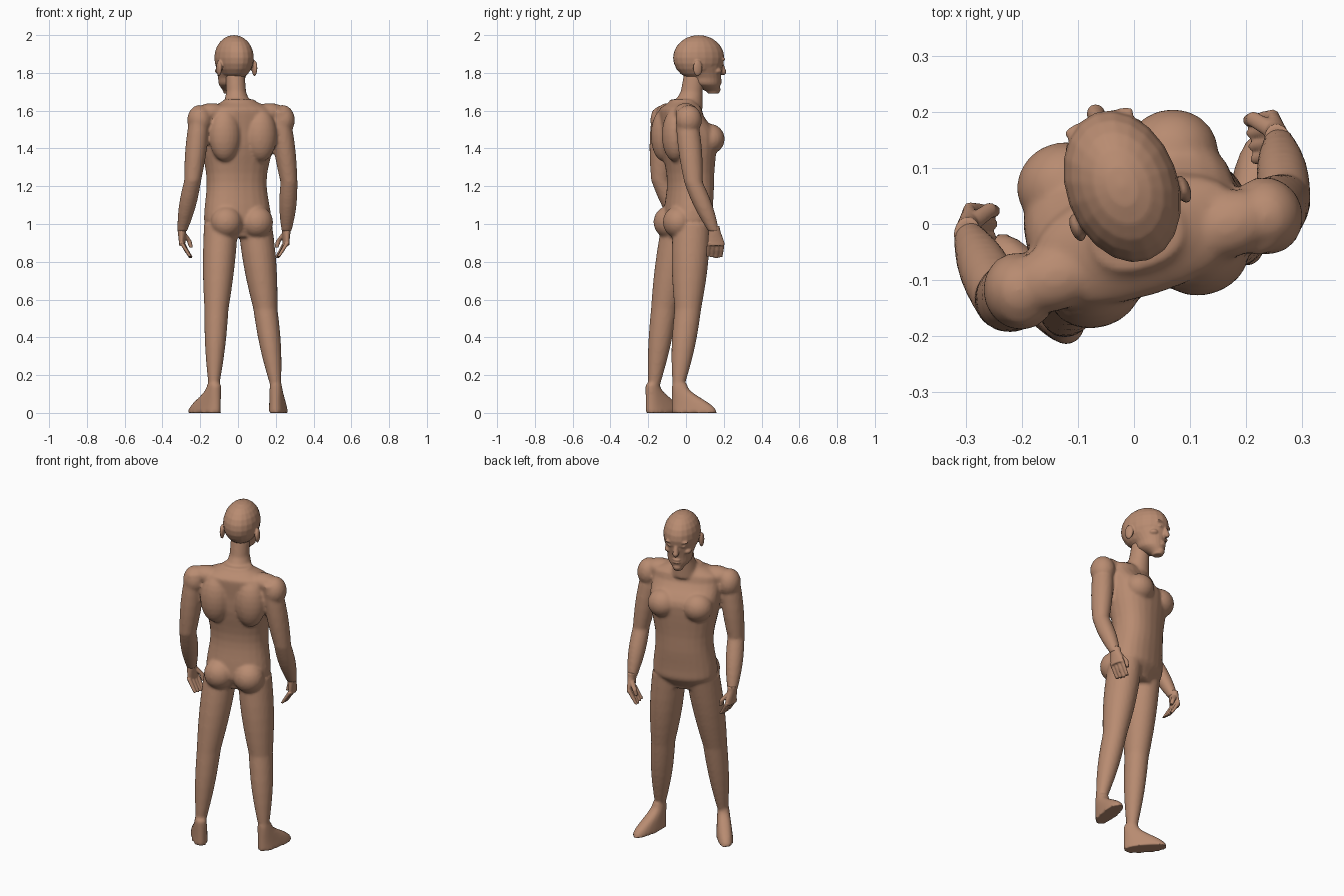
import bpy, bmesh, math
from mathutils import Matrix, Vector

cube = bpy.data.objects.get("Cube")
if cube:
    bpy.data.objects.remove(cube)

skin = bpy.data.materials.new("skin")
skin.use_nodes = True
skin_colour = (0.48, 0.26, 0.165, 1)
skin.diffuse_color = skin_colour
skin.node_tree.nodes["Principled BSDF"].inputs["Base Color"].default_value = skin_colour


def frame(x, y, degrees):
    """Placement on the ground, turned about the vertical."""
    return Matrix.Translation((x, y, 0)) @ Matrix.Rotation(math.radians(degrees), 4, 'Z')


def smooth_step(t):
    return (1 - math.cos(math.pi * t)) / 2


def rounded(value, power):
    return math.copysign(abs(value) ** (2 / power), value)


def loft(bm, rings, place, power=2, sides=24):
    """Closed skin through level rings (x, y, z, half width, half depth)."""
    loops = []
    for x, y, z, width, depth in rings:
        loop = []
        for i in range(sides):
            angle = math.tau * i / sides
            across = width * rounded(math.cos(angle), power)
            along = depth * rounded(math.sin(angle), power)
            loop.append(bm.verts.new(place @ Vector((x + across, y + along, z))))
        loops.append(loop)
    for low, high in zip(loops, loops[1:]):
        for i in range(sides):
            bm.faces.new((low[i - 1], low[i], high[i], high[i - 1]))
    bm.faces.new(loops[0])
    bm.faces.new(loops[-1])


def blended(sections, steps=5):
    """Ease between a few key sections (height, forward, half width, half depth)."""
    rings = []
    for lower, upper in zip(sections, sections[1:]):
        for i in range(steps):
            t = i / steps
            ease = smooth_step(t)
            z = lower[0] + (upper[0] - lower[0]) * t
            rest = [a + (b - a) * ease for a, b in zip(lower[1:], upper[1:])]
            rings.append((0, rest[0], z, rest[1], rest[2]))
    z, forward, width, depth = sections[-1]
    rings.append((0, forward, z, width, depth))
    return rings


def limb(bm, joints, radii, place=Matrix(), bulge=0.0, steps=6):
    """Tapering limb through its joints, each segment swelling with muscle."""
    joints = [Vector(joint) for joint in joints]
    rings = []
    for k in range(len(joints) - 1):
        for i in range(steps + 1):
            if i == 0 and k > 0:
                continue
            t = i / steps
            radius = radii[k] + (radii[k + 1] - radii[k]) * t
            radius += bulge * math.sin(math.pi * t)
            centre = joints[k].lerp(joints[k + 1], t)
            rings.append((*centre, radius, radius * 1.1))
    loft(bm, rings, place)


def blob(bm, centre, radii, place):
    """Ellipsoid used for muscles and facial forms."""
    matrix = place @ Matrix.Translation(centre) @ Matrix.Diagonal((*radii, 1))
    bmesh.ops.create_uvsphere(bm, u_segments=20, v_segments=12, radius=1, matrix=matrix)


def pair(bm, centre, radii, place):
    """The same ellipsoid on both sides of the body."""
    x, y, z = centre
    for side in (-1, 1):
        blob(bm, (side * x, y, z), radii, place)


def finish(bm, name, voxel, rounds):
    """Fuse the overlapping forms into one smooth skin."""
    bmesh.ops.recalc_face_normals(bm, faces=bm.faces)
    mesh = bpy.data.meshes.new(name)
    bm.to_mesh(mesh)
    bm.free()
    mesh.materials.append(skin)
    part = bpy.data.objects.new(name, mesh)
    bpy.context.collection.objects.link(part)
    fuse = part.modifiers.new("fuse", 'REMESH')
    fuse.mode = 'VOXEL'
    fuse.voxel_size = voxel
    fuse.use_smooth_shade = True
    soften = part.modifiers.new("soften", 'SMOOTH')
    soften.factor = 0.5
    soften.iterations = rounds


# Torso, turned a little to one side
trunk = frame(0, 0, 17)
body = bmesh.new()
crotch = (0.93, 0, 0.1, 0.08)
hips = (1.02, 0.01, 0.18, 0.12)
waist = (1.22, 0.025, 0.16, 0.117)
chest = (1.46, 0.015, 0.195, 0.14)
shoulders = (1.6, -0.03, 0.19, 0.1)
collar = (1.66, -0.02, 0.08, 0.06)
loft(body, blended([crotch, hips, waist, chest, shoulders, collar]), trunk, power=2.3)

# Chest muscles, shoulder blades, collar slopes, shoulders and buttocks
pair(body, (0.1, 0.1, 1.45), (0.085, 0.08, 0.08), trunk)
pair(body, (0.1, -0.09, 1.47), (0.085, 0.07, 0.14), trunk)
pair(body, (0.16, -0.05, 1.59), (0.09, 0.06, 0.05), trunk)
pair(body, (0.23, -0.055, 1.55), (0.065, 0.07, 0.08), trunk)
pair(body, (0.085, -0.07, 1.01), (0.085, 0.08, 0.085), trunk)

# Neck
limb(body, [(0, 0, 1.6), (-0.01, 0.03, 1.7), (-0.015, 0.045, 1.8)], [0.08, 0.053, 0.05])

# Arms
arm_radii = [0.05, 0.045, 0.026]
limb(body, [(0.22, 0, 1.6), (0.27, 0.04, 1.22), (0.257, 0.147, 0.96)], arm_radii, bulge=0.01)
limb(body, [(-0.2, -0.125, 1.6), (-0.24, -0.135, 1.23), (-0.296, -0.02, 0.96)], arm_radii, bulge=0.01)

# Legs
leg_radii = [0.09, 0.064, 0.028]
limb(body, [(0.09, 0.03, 1), (0.145, 0.01, 0.55), (0.2, -0.04, 0.14)], leg_radii, bulge=0.01)
limb(body, [(-0.09, -0.03, 1), (-0.114, -0.115, 0.55), (-0.128, -0.17, 0.14)], leg_radii, bulge=0.007)


def foot(place, half_length=0.12, height=0.15, steps=8):
    """Sections shorten toward the ankle while the heel stays in line."""
    rings = []
    for i in range(steps + 1):
        t = i / steps
        depth = half_length * (1 - smooth_step(t) * 2 / 3)
        rings.append((0, depth - half_length, height * t, 0.046 - 0.015 * t, depth))
    loft(body, rings, place, power=2.4)


# Feet
foot(frame(0.213, 0.045, -9))
foot(frame(-0.178, -0.115, 40))
finish(body, "body", voxel=0.009, rounds=4)

# Head: skull, then jaw narrowing to the chin
face = frame(-0.022, 0.07, 20)
head = bmesh.new()
blob(head, (0, -0.003, 1.88), (0.1, 0.14, 0.12), face)
chin = (1.69, 0.08, 0.025, 0.03)
mouth = (1.75, 0.037, 0.068, 0.08)
brow = (1.87, 0, 0.095, 0.13)
loft(head, blended([chin, mouth, brow]), face)
blob(head, (0, 0.1, 1.712), (0.024, 0.018, 0.018), face)

# Nose and lips
limb(head, [(0, 0.136, 1.79), (0, 0.134, 1.805), (0, 0.12, 1.865)], [0.01, 0.017, 0.009], face)
for lip_height in (1.747, 1.762):
    blob(head, (0, 0.113, lip_height), (0.023, 0.013, 0.007), face)

# Brows, eyes, cheeks and ears
pair(head, (0.035, 0.117, 1.872), (0.032, 0.013, 0.008), face)
pair(head, (0.036, 0.109, 1.847), (0.016, 0.016, 0.009), face)
pair(head, (0.05, 0.08, 1.81), (0.026, 0.028, 0.018), face)
pair(head, (0.1, -0.045, 1.825), (0.013, 0.026, 0.042), face)
finish(head, "head", voxel=0.005, rounds=2)


def hand(name, place, inward):
    """Relaxed hand with the fingers curling toward the body."""
    bm = bmesh.new()
    place = place @ Matrix.Diagonal((inward, 1, 1, 1))
    wrist = (0.99, 0, 0.024, 0.03)
    knuckles = (0.885, 0.012, 0.016, 0.045)
    loft(bm, blended([wrist, knuckles]), place)
    for i in range(4):
        y = 0.044 - 0.023 * i
        drop = 0.004 * abs(i - 1)
        knuckle, middle, tip = (0, y, 0.9), (0.02, y, 0.86 + drop), (0.045, y, 0.82 + drop)
        limb(bm, [knuckle, middle, tip], [0.012, 0.011, 0.009], place)
    limb(bm, [(0.045, 0.045, 0.875), (0.035, 0.045, 0.91), (0, 0.015, 0.96)], [0.01, 0.013, 0.015], place)
    finish(bm, name, voxel=0.004, rounds=2)


# Hands
hand("left_hand", frame(0.256, 0.148, 10), -1)
hand("right_hand", frame(-0.297, -0.018, -5), 1)
